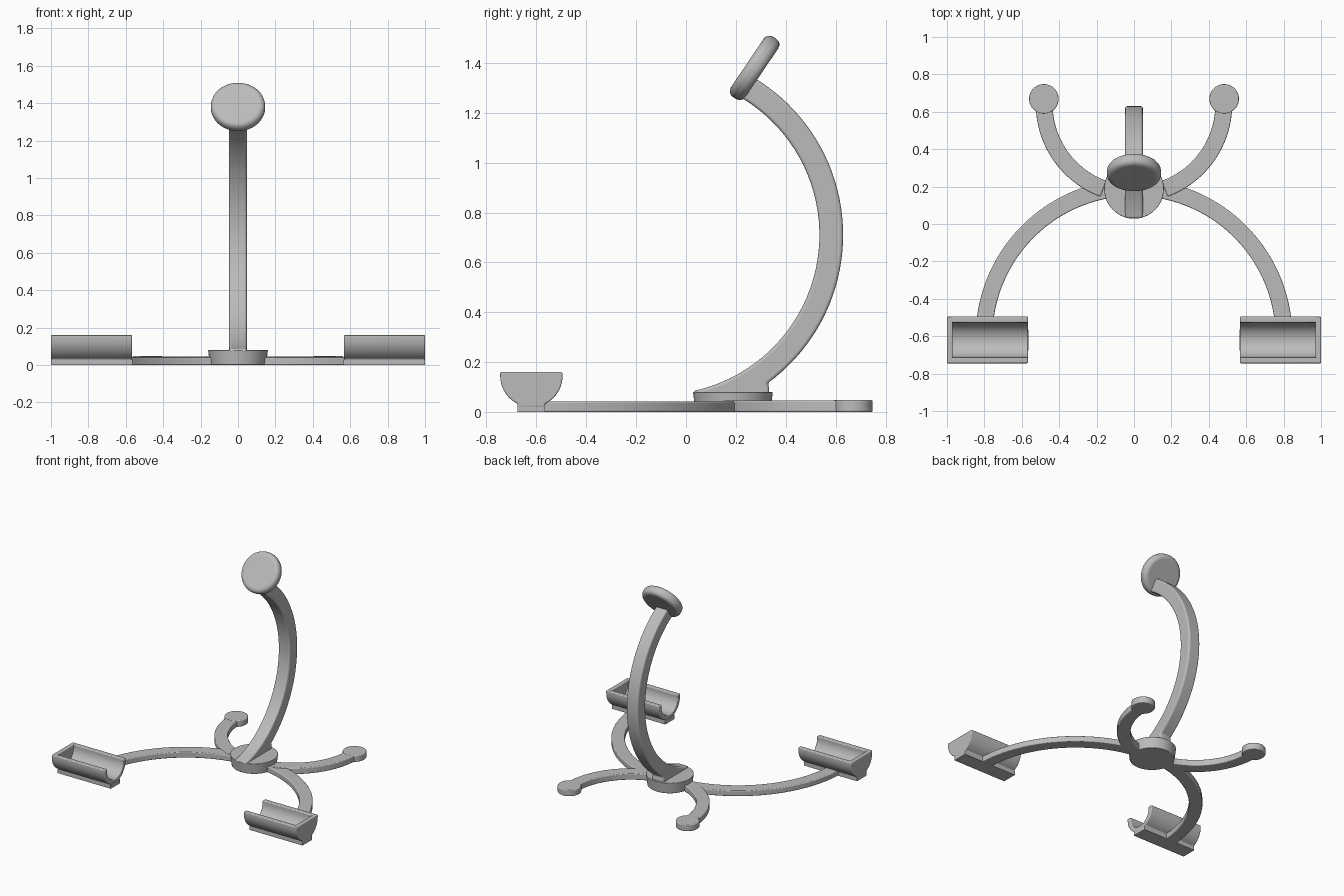
import bpy, bmesh
from math import sin, cos, radians
from mathutils import Vector, Matrix

old = bpy.data.objects.get("Cube")
if old:
    bpy.data.objects.remove(old, do_unlink=True)

grey = bpy.data.materials.new("plain grey")
grey.use_nodes = True
colour = (0.5, 0.5, 0.5, 1)
grey.diffuse_color = colour
grey.node_tree.nodes["Principled BSDF"].inputs["Base Color"].default_value = colour


def finish(name, bm, bevel):
    bmesh.ops.recalc_face_normals(bm, faces=bm.faces)
    mesh = bpy.data.meshes.new(name)
    bm.to_mesh(mesh)
    bm.free()
    mesh.materials.append(grey)
    ob = bpy.data.objects.new(name, mesh)
    bpy.context.collection.objects.link(ob)
    if bevel:
        mod = ob.modifiers.new("soft edges", "BEVEL")
        mod.width = bevel
        mod.segments = 4
        mod.limit_method = "ANGLE"
        mod.angle_limit = radians(40)
    bpy.ops.object.select_all(action="DESELECT")
    bpy.context.view_layer.objects.active = ob
    ob.select_set(True)
    bpy.ops.object.shade_smooth_by_angle(angle=radians(35))
    return ob


def prism(name, outline, low, high, place, bevel=0.0):
    """Extrude a flat outline from low to high; place turns (u, v, w) into x, y, z."""
    bm = bmesh.new()
    face = bm.faces.new([bm.verts.new(place(u, v, low)) for u, v in outline])
    shift = Vector(place(0, 0, high)) - Vector(place(0, 0, low))
    new = bmesh.ops.extrude_face_region(bm, geom=[face], use_keep_orig=True)["geom"]
    bmesh.ops.translate(bm, vec=shift, verts=[g for g in new if isinstance(g, bmesh.types.BMVert)])
    return finish(name, bm, bevel)


def disc(name, r_low, r_high, depth, matrix, bevel):
    bm = bmesh.new()
    bmesh.ops.create_cone(bm, cap_ends=True, segments=64, radius1=r_low,
                          radius2=r_high, depth=depth, matrix=matrix)
    return finish(name, bm, bevel)


def arc(cu, cv, r, start, end, steps=40):
    angles = [radians(start + (end - start) * i / steps) for i in range(steps + 1)]
    return [(cu + r * cos(a), cv + r * sin(a)) for a in angles]


def flat(u, v, w):
    return (u, v, w)


def sideways(u, v, w):
    return (w, u, v)


# Hub and curved upright
disc("hub", 0.15, 0.16, 0.08, Matrix.Translation((0, 0.188, 0.04)), 0.004)
upright = arc(-0.105, 0.71, 0.735, 60, -54)
upright += [(0.332, 0.1), (0.335, 0.06), (0.035, 0.06)]
upright += arc(-0.105, 0.71, 0.64, -78, 60)
prism("upright", upright, -0.047, 0.047, sideways, 0.012)

# Tilted round pad on top
tilt = Matrix.Translation((0, 0.275, 1.38)) @ Matrix.Rotation(radians(56), 4, "X")
disc("head_pad", 0.145, 0.145, 0.07, tilt, 0.027)

# Tray sections: rounded shell on a narrow foot
CY, CZ = -0.62, 0.145
bowl = [(CY - 0.125, 0.16)] + arc(CY, CZ, 0.125, 180, 244, 14)
bowl += [(CY - 0.055, 0.02), (CY + 0.055, 0.02)]
bowl += arc(CY, CZ, 0.125, 296, 360, 14) + [(CY + 0.125, 0.16)]
trough = [(CY + 0.093, 0.16)] + arc(CY, CZ, 0.093, 0, -180, 28) + [(CY - 0.093, 0.16)]
foot = [(CY - 0.055, 0), (CY + 0.055, 0), (CY + 0.055, 0.03), (CY - 0.055, 0.03)]

for side, s in (("left", 1), ("right", -1)):
    def mirrored(u, v, w, s=s):
        return (s * u, v, w)

    def along(u, v, w, s=s):
        return (s * w, u, v)

    # Front leg and tray, closed at the outer end
    leg = arc(0, -0.607, 0.847, 1, 82) + arc(0, -0.607, 0.757, 82, 1)
    prism(side + "_front_leg", leg, 0, 0.042, mirrored, 0.006)
    prism(side + "_tray", bowl + trough, 0.567, 0.985, along, 0.008)
    prism(side + "_tray_end", bowl, 0.97, 1.0, along, 0.006)
    prism(side + "_tray_foot", foot, 0.565, 0.999, along)

    # Rear leg with a round foot
    leg = arc(0, 0.64, 0.525, -70, 0) + arc(0, 0.64, 0.435, 0, -70)
    prism(side + "_rear_leg", leg, 0, 0.046, mirrored, 0.006)
    disc(side + "_rear_foot", 0.079, 0.079, 0.048,
         Matrix.Translation((s * 0.482, 0.669, 0.024)), 0.006)
